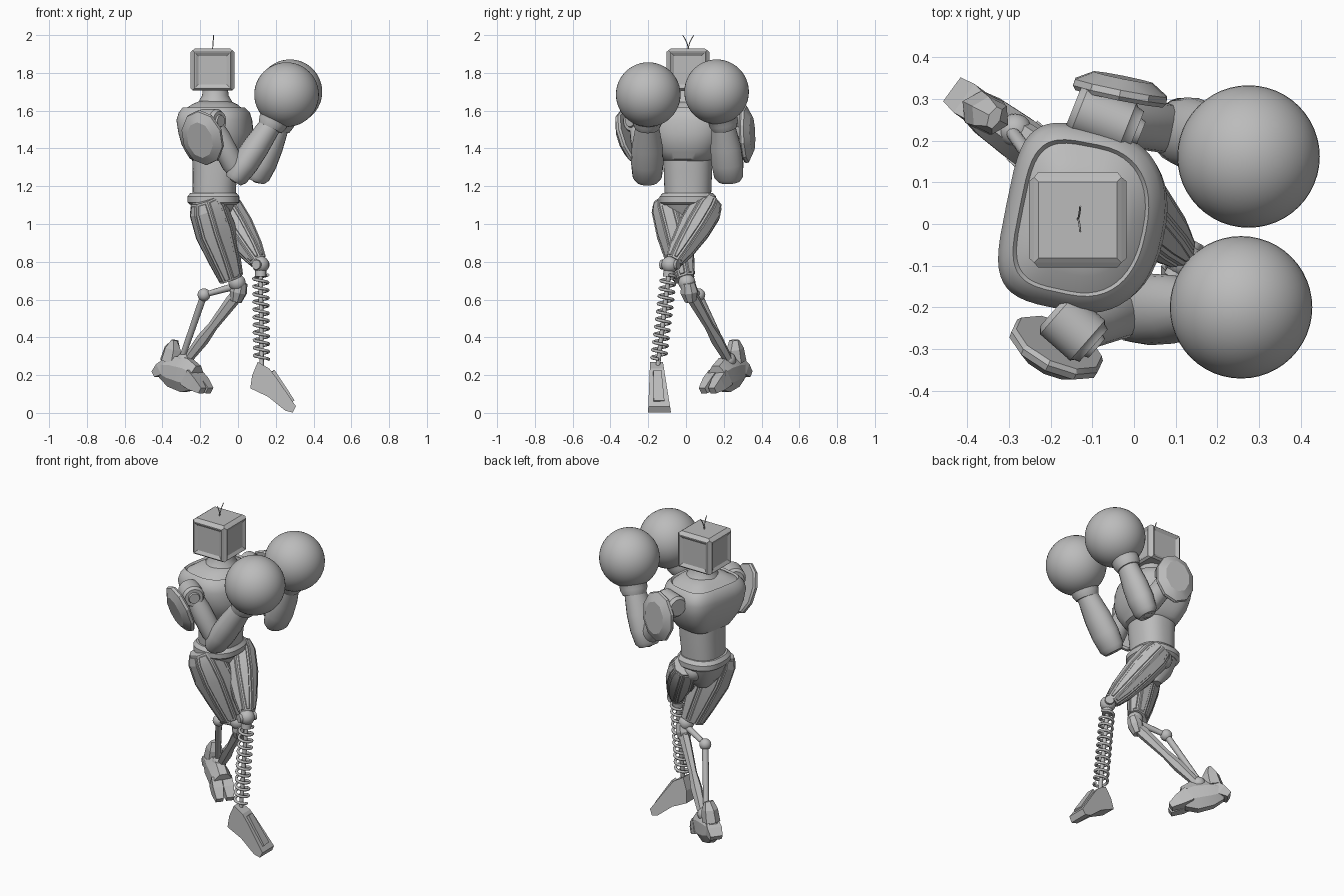
import bpy, bmesh, math
from mathutils import Vector

if "Cube" in bpy.data.objects:
    bpy.data.objects.remove(bpy.data.objects["Cube"])

metal = bpy.data.materials.new("grey metal")
metal.use_nodes = True
grey = (0.5, 0.5, 0.5, 1)
metal.diffuse_color = grey
metal.node_tree.nodes["Principled BSDF"].inputs["Base Color"].default_value = grey


def finish(name, bm, angle=0):
    bmesh.ops.recalc_face_normals(bm, faces=bm.faces)
    mesh = bpy.data.meshes.new(name)
    bm.to_mesh(mesh)
    bm.free()
    ob = bpy.data.objects.new(name, mesh)
    bpy.context.collection.objects.link(ob)
    mesh.materials.append(metal)
    if angle:
        bpy.ops.object.select_all(action="DESELECT")
        ob.select_set(True)
        bpy.context.view_layer.objects.active = ob
        bpy.ops.object.shade_smooth_by_angle(angle=math.radians(angle))


def skin(bm, rings):
    """Bridge equal vertex rings and cap the ends; returns the side faces."""
    sides, n = [], len(rings[0])
    for a, b in zip(rings, rings[1:]):
        for i in range(n):
            j = (i + 1) % n
            sides.append(bm.faces.new((a[i], a[j], b[j], b[i])))
    bm.faces.new(rings[0])
    bm.faces.new(rings[-1])
    return sides


def tube(name, start, end, steps, sides=16, angle=40, phase=0.0, panel=0):
    """Straight limb; steps are (fraction, sideways radius, upright radius)."""
    bm = bmesh.new()
    start, end = Vector(start), Vector(end)
    axis = (end - start).normalized()
    u = axis.cross(Vector((0, 0, 1))).normalized()
    v = u.cross(axis)
    rings = []
    for t, ru, rv in steps:
        c = start.lerp(end, t)
        angs = [2 * math.pi * (i + phase) / sides for i in range(sides)]
        rings.append([bm.verts.new(c + u * ru * math.cos(a) + v * rv * math.sin(a)) for a in angs])
    faces = skin(bm, rings)
    if panel:
        # one raised plate along each side of the limb
        bmesh.ops.recalc_face_normals(bm, faces=bm.faces)
        for i in range(sides):
            column = faces[i::sides]
            bmesh.ops.inset_region(bm, faces=column, thickness=panel, depth=0, use_even_offset=True)
            bmesh.ops.inset_region(bm, faces=column, thickness=panel / 3, depth=panel / 2,
                                   use_even_offset=True)
    finish(name, bm, angle)


def rod(name, start, end, r0, r1=None, sides=12):
    r1 = r1 or r0
    tube(name, start, end, [(0, r0, r0), (1, r1, r1)], sides)


def ball(name, centre, r, detail=32):
    bm = bmesh.new()
    bmesh.ops.create_uvsphere(bm, u_segments=detail, v_segments=detail // 2, radius=r)
    bmesh.ops.translate(bm, verts=bm.verts, vec=centre)
    finish(name, bm, 60)


def body(name, rows, turn=0, front=2.4, back=2.4, cx=-0.12, cy=0.01):
    """Upright shell; rows are (height, x shift, x radius, y radius)."""
    bm, rings, n = bmesh.new(), [], 48
    for z, dx, rx, ry in rows:
        ring = []
        for i in range(n):
            a = 2 * math.pi * i / n
            c, s = math.cos(a), math.sin(a)
            power = front if c > 0 else back
            x = dx + rx * math.copysign(abs(c) ** (2 / power), c)
            y = ry * math.copysign(abs(s) ** (2 / power), s)
            ring.append(bm.verts.new((cx + x * math.cos(turn) - y * math.sin(turn),
                                      cy + x * math.sin(turn) + y * math.cos(turn), z)))
        rings.append(ring)
    skin(bm, rings)
    finish(name, bm, 35)


def wire(name, points, r):
    cu = bpy.data.curves.new(name, "CURVE")
    cu.dimensions, cu.bevel_depth, cu.bevel_resolution = "3D", r, 2
    cu.use_fill_caps = True
    sp = cu.splines.new("POLY")
    sp.points.add(len(points) - 1)
    for p, co in zip(sp.points, points):
        p.co = (*co, 1)
    ob = bpy.data.objects.new(name, cu)
    bpy.context.collection.objects.link(ob)
    cu.materials.append(metal)
    bpy.ops.object.select_all(action="DESELECT")
    ob.select_set(True)
    bpy.context.view_layer.objects.active = ob
    bpy.ops.object.convert(target="MESH")


# Boxy head with a framed panel on each side
bm = bmesh.new()
bmesh.ops.create_cube(bm, size=1)
bmesh.ops.scale(bm, verts=bm.verts, vec=(0.21, 0.205, 0.212))
bmesh.ops.translate(bm, verts=bm.verts, vec=(-0.135, 0.01, 1.814))
bm.normal_update()
walls = [f for f in bm.faces if abs(f.normal.z) < 0.5]
top = [f for f in bm.faces if f.normal.z > 0.5]
bmesh.ops.inset_individual(bm, faces=walls, thickness=0.014, depth=0.012)
bmesh.ops.inset_individual(bm, faces=walls, thickness=0.006, depth=0)
bmesh.ops.inset_individual(bm, faces=walls, thickness=0.022, depth=-0.01)
bmesh.ops.inset_individual(bm, faces=top, thickness=0.016, depth=0.008)
finish("head", bm)
for side, lean in (("left", 0.03), ("right", -0.03)):
    wire(side + "_antenna", [(-0.135 + 0.006 * t, 0.012 + lean * t * t, 1.92 + 0.08 * t)
                             for t in (0, 0.25, 0.5, 0.75, 1)], 0.0025)

# Torso
body("neck", [(1.62, 0, 0.1, 0.11), (1.655, 0, 0.085, 0.09), (1.68, 0, 0.07, 0.072),
              (1.725, 0, 0.066, 0.068)], front=2, back=2)
body("chest", [(1.33, 0.01, 0.1, 0.115), (1.345, 0.01, 0.135, 0.14), (1.38, 0.01, 0.155, 0.165),
               (1.42, 0.01, 0.175, 0.19), (1.48, 0.008, 0.188, 0.212), (1.55, 0, 0.19, 0.222),
               (1.59, 0, 0.178, 0.21), (1.612, -0.003, 0.16, 0.19), (1.618, -0.003, 0.154, 0.183),
               (1.608, -0.003, 0.146, 0.175), (1.632, 0, 0.115, 0.135), (1.65, 0, 0.08, 0.09)],
     turn=-0.2, front=2.4, back=4)
body("abdomen", [(1.13, -0.005, 0.115, 0.122), (1.2, -0.005, 0.115, 0.125), (1.28, 0, 0.12, 0.128),
                 (1.4, 0, 0.125, 0.13)])
body("waist_ring", [(1.1, -0.01, 0.12, 0.135), (1.115, -0.01, 0.138, 0.15), (1.145, -0.01, 0.138, 0.15),
                    (1.165, -0.01, 0.122, 0.132)])
body("pelvis", [(0.96, -0.01, 0.035, 0.05), (1.02, -0.02, 0.08, 0.1), (1.11, -0.015, 0.12, 0.135)])

# Arms with shoulder guards and round gloves
arms = {
    "right": dict(shoulder=(-0.145, -0.25, 1.545), elbow=(0.0, -0.205, 1.265), wrist=(0.19, -0.205, 1.55),
                  glove=(0.257, -0.2, 1.685), pad=(-0.18, -0.284, 1.462), out=(-0.022, -0.046, -0.018),
                  hub=(0.048, -0.042, 0)),
    "left": dict(shoulder=(-0.07, 0.252, 1.545), elbow=(0.11, 0.225, 1.265), wrist=(0.225, 0.195, 1.55),
                 glove=(0.275, 0.162, 1.7), pad=(-0.036, 0.302, 1.475), out=(0.01, 0.05, 0.002),
                 hub=(0.075, -0.03, 0)),
}
for side, a in arms.items():
    sh, hub = Vector(a["shoulder"]), Vector(a["hub"])
    tube(side + "_shoulder", sh - hub, sh + hub,
         [(0, 0.05, 0.05), (0.1, 0.064, 0.064), (0.85, 0.064, 0.064), (0.9, 0.056, 0.056),
          (1, 0.052, 0.052), (1, 0.034, 0.034), (1.08, 0.03, 0.03)], 24)
    tube(side + "_upper_arm", sh, a["elbow"],
         [(0, 0.05, 0.05), (0.3, 0.06, 0.06), (0.8, 0.06, 0.06), (1, 0.045, 0.045)])
    ball(side + "_elbow", a["elbow"], 0.05, 20)
    tube(side + "_forearm", a["elbow"], a["wrist"],
         [(-0.13, 0.06, 0.045), (-0.05, 0.078, 0.063), (0.2, 0.086, 0.072), (0.5, 0.082, 0.07),
          (0.85, 0.064, 0.06), (1, 0.06, 0.058)], 20, 35)
    tube(side + "_glove_cuff", a["wrist"], a["glove"],
         [(-0.3, 0.066, 0.066), (-0.1, 0.078, 0.078), (0.25, 0.08, 0.08), (0.6, 0.12, 0.12)], 24)
    ball(side + "_glove", a["glove"], 0.171, 48)
    pad = Vector(a["pad"])
    tube(side + "_shoulder_guard", pad, pad + Vector(a["out"]),
         [(0, 0.112, 0.146), (0.2, 0.12, 0.154), (0.5, 0.118, 0.15), (1, 0.075, 0.1)], 10, 25, 0.5)

# Thighs cross over each other on the way down
tube("right_thigh", (-0.175, -0.1, 1.13), (-0.035, -0.01, 0.71),
     [(0, 0.07, 0.08), (0.12, 0.088, 0.108), (0.4, 0.085, 0.118), (0.75, 0.07, 0.092),
      (1, 0.052, 0.07)], 8, 20, 0.5, 0.01)
tube("left_thigh", (-0.09, 0.128, 1.12), (0.108, -0.065, 0.8),
     [(0, 0.07, 0.07), (0.15, 0.092, 0.09), (0.45, 0.092, 0.088), (0.8, 0.068, 0.068),
      (1, 0.045, 0.045)], 8, 20, 0.5, 0.01)
for side, y in (("right", -0.08), ("left", 0.1)):
    ball(side + "_hip", (-0.12, y, 1.08), 0.06, 20)

# Left lower leg: a coil spring around a rod
knee, ankle = Vector((0.12, -0.085, 0.785)), Vector((0.125, -0.15, 0.24))
ball("left_knee", knee, 0.045, 24)
rod("left_knee_pin", knee + Vector((-0.025, -0.045, 0)), knee + Vector((0.025, 0.045, 0)), 0.026)
rod("spring_rod", knee, ankle, 0.012)
rod("spring_top", knee.lerp(ankle, 0.06), knee.lerp(ankle, 0.12), 0.03)
turns, per = 11, 20
coil = []
for i in range(turns * per + 1):
    a = 2 * math.pi * i / per
    coil.append(knee.lerp(ankle, 0.1 + 0.82 * i / (turns * per))
                + Vector((0.038 * math.cos(a), 0.038 * math.sin(a), 0)))
wire("spring_coil", coil, 0.008)

# Left foot: extruded side profile, narrower at the ankle
profile = [(0.105, 0.27), (0.165, 0.235), (0.2, 0.19), (0.307, 0.035), (0.29, 0.002), (0.25, 0.012),
           (0.16, 0.085), (0.065, 0.13), (0.075, 0.2)]
bm = bmesh.new()
rings = [[bm.verts.new((x, -0.14 - 0.06 * z + s * (0.061 - 0.1 * z), z)) for x, z in profile] for s in (-1, 1)]
skin(bm, rings)
finish("left_foot", bm)
tube("left_foot_plate", (0.185, -0.152, 0.222), (0.29, -0.143, 0.062),
     [(0, 0.03, 0.012), (1, 0.04, 0.012)], 4, 0, 0.5)

# Right lower leg: main strut and a jointed lever behind it
joint, heel = (-0.18, 0.068, 0.625), (-0.3, 0.23, 0.28)
ball("right_knee", (-0.005, 0.005, 0.69), 0.045, 24)
tube("right_knee_block", (0.015, 0.01, 0.69), (-0.01, 0.025, 0.59),
     [(0, 0.04, 0.035), (0.5, 0.05, 0.045), (1, 0.032, 0.03)], 8, 20)
tube("right_shin", (0.005, 0.02, 0.64), (-0.27, 0.225, 0.28),
     [(0, 0.028, 0.03), (0.12, 0.032, 0.036), (0.5, 0.024, 0.027), (0.7, 0.034, 0.034),
      (1, 0.025, 0.025)], 6, 20)
rod("lever_arm", (0.0, 0.01, 0.675), joint, 0.02, 0.014)
ball("lever_joint", joint, 0.034, 20)
rod("lever_rod", joint, heel, 0.019, 0.016)

# Right foot: faceted blocks from raised heel to split toes
tube("right_foot", (-0.4, 0.295, 0.235), (-0.22, 0.165, 0.185),
     [(0, 0.04, 0.055), (0.3, 0.055, 0.09), (0.7, 0.06, 0.1), (1, 0.06, 0.07)], 8, 20, 0.5)
tube("right_heel", (-0.43, 0.318, 0.205), (-0.33, 0.245, 0.28),
     [(0, 0.05, 0.025), (0.35, 0.06, 0.045), (1, 0.045, 0.05)], 4, 0, 0.5)
tube("right_heel_fin", (-0.36, 0.268, 0.27), (-0.335, 0.255, 0.385),
     [(0, 0.05, 0.06), (0.6, 0.045, 0.05), (1, 0.03, 0.015)], 6, 0, 0.5)
across = Vector((0.6, 0.8, 0)) * 0.031
for k, s in (("inner", -1), ("outer", 1)):
    tube(k + "_toe", Vector((-0.25, 0.185, 0.19)) + across * s, Vector((-0.17, 0.115, 0.118)) + across * s,
         [(0, 0.04, 0.065), (0.5, 0.042, 0.052), (1, 0.03, 0.024)], 4, 0, 0.5)
ball("right_ankle", (-0.285, 0.225, 0.28), 0.04, 20)
